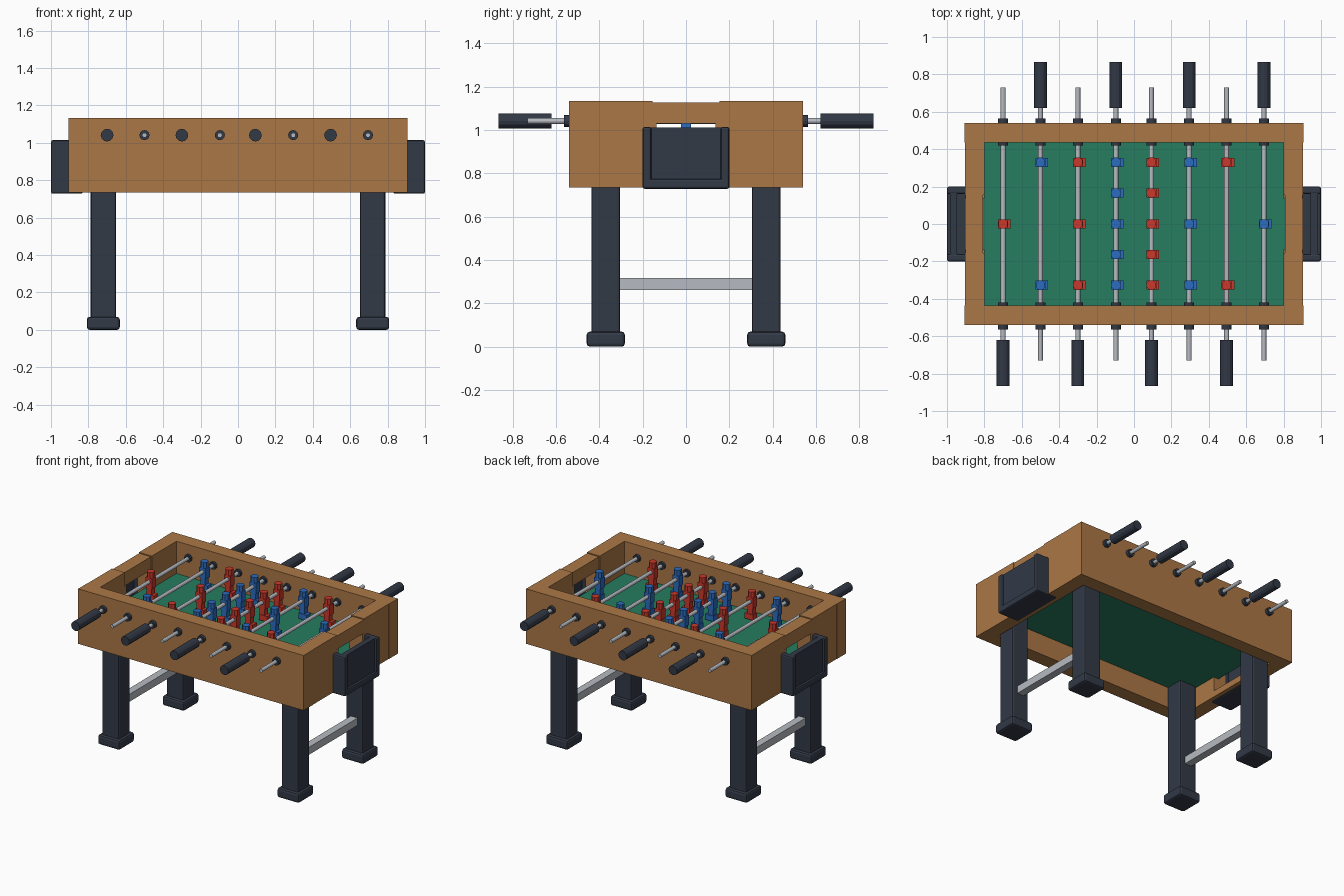
import bpy, bmesh
from math import pi
from mathutils import Matrix, Vector

old = bpy.data.objects.get("Cube")
if old:
    bpy.data.objects.remove(old)


def material(name, rgb):
    m = bpy.data.materials.new(name)
    m.use_nodes = True
    m.diffuse_color = (*rgb, 1)
    m.node_tree.nodes["Principled BSDF"].inputs["Base Color"].default_value = (*rgb, 1)
    return m


WOOD = material("warm wood", (0.41, 0.185, 0.061))
DARK = material("dark slate", (0.032, 0.041, 0.062))
FELT = material("green field", (0.02, 0.205, 0.115))
STEEL = material("steel", (0.47, 0.50, 0.54))
RED = material("red", (0.60, 0.04, 0.025))
BLUE = material("blue", (0.025, 0.15, 0.53))


def add_box(bm, lo, hi):
    lo, hi = Vector(lo), Vector(hi)
    mat = Matrix.Translation((lo + hi) / 2) @ Matrix.Diagonal((*(hi - lo), 1))
    bmesh.ops.create_cube(bm, size=1, matrix=mat)


def finish(name, bm, mat, bevel=0):
    mesh = bpy.data.meshes.new(name)
    bm.to_mesh(mesh)
    bm.free()
    mesh.materials.append(mat)
    ob = bpy.data.objects.new(name, mesh)
    bpy.context.collection.objects.link(ob)
    if bevel:
        mod = ob.modifiers.new("edge softening", "BEVEL")
        mod.width = bevel
        mod.segments = 2
    return ob


def box(name, lo, hi, mat, bevel=0):
    bm = bmesh.new()
    add_box(bm, lo, hi)
    return finish(name, bm, mat, bevel)


def rod_part(name, x, y0, y1, r, mat):
    """Twelve-sided cylinder along y at rod height."""
    bm = bmesh.new()
    spin = Matrix.Translation((x, (y0 + y1) / 2, ROD_Z)) @ Matrix.Rotation(pi / 2, 4, "X")
    bmesh.ops.create_cone(bm, cap_ends=True, segments=12, radius1=r, radius2=r,
                          depth=abs(y1 - y0), matrix=spin)
    return finish(name, bm, mat)


ROD_Z = 1.041
LOW, TOP = 0.735, 1.134        # cabinet bottom and top
X, Y = 0.905, 0.54             # cabinet outer half sizes
IX, IY = 0.80, 0.437           # cabinet inner half sizes
GOAL, RAIL = 0.137, 0.155      # half widths of the goal mouth and its top rail

# Playing field, its ends running into the goal mouths
box("field", (-IX - 0.04, -IY, 0.885), (IX + 0.04, IY, 0.90), FELT)

# Long cabinet sides
for s, side in ((-1, "front"), (1, "back")):
    ys = sorted((s * IY, s * Y))
    box(side + "_board", (-X, ys[0], LOW), (X, ys[1], TOP), WOOD)

for s, side in ((-1, "right"), (1, "left")):
    def end_box(name, x0, x1, y0, y1, z0, z1, mat, bevel=0):
        a, b = sorted((s * x0, s * x1))
        return box(side + "_" + name, (a, y0, z0), (b, y1, z1), mat, bevel)

    # Top and bottom rails of the goal, floor and recessed panel of the ball catcher
    end_box("end_top_rail", IX + 0.008, X - 0.003, -RAIL, RAIL, 1.03, 1.127, WOOD)
    end_box("end_bottom_rail", IX, X - 0.002, -GOAL, GOAL, LOW, 0.78, WOOD)
    end_box("catcher_floor", 0.83, 1.0, -0.19, 0.19, 0.728, 0.774, DARK, 0.01)
    end_box("catcher_panel", 0.945, 0.985, -0.165, 0.165, 0.76, 1.012, DARK)

    for t, end in ((-1, "front"), (1, "back")):
        # End wall, goal post and catcher cheek
        for name, x0, x1, y0, y1, z0, z1, mat, bevel in (
                ("end_panel", IX, X - 0.002, RAIL, IY, LOW, TOP, WOOD, 0),
                ("goal_post", IX, X - 0.002, GOAL, RAIL, LOW, 1.03, WOOD, 0),
                ("catcher_cheek", 0.83, 1.0, 0.16, 0.20, 0.728, 1.014, DARK, 0.01)):
            ya, yb = sorted((t * y0, t * y1))
            end_box(f"{end}_{name}", x0, x1, ya, yb, z0, z1, mat, bevel)
        # Legs and feet
        cx, cy = s * 0.72, t * 0.37
        box(f"{end}_{side}_leg", (cx - 0.068, cy - 0.066, 0.05),
            (cx + 0.068, cy + 0.066, 0.886), DARK, 0.012)
        box(f"{end}_{side}_foot", (cx - 0.088, cy - 0.088, 0),
            (cx + 0.088, cy + 0.088, 0.07), DARK, 0.015)

    # Stretcher between the legs
    box(side + "_stretcher", (s * 0.72 - 0.027, -0.31, 0.262),
        (s * 0.72 + 0.027, 0.31, 0.316), STEEL)


def figure(name, x, y, mat):
    """Player: foot, legs, torso and eight-sided head."""
    bm = bmesh.new()
    add_box(bm, (x - 0.025, y - 0.024, 0.91), (x + 0.041, y + 0.024, 0.95))
    add_box(bm, (x - 0.02, y - 0.02, 0.95), (x + 0.02, y + 0.02, 1.0))
    add_box(bm, (x - 0.026, y - 0.024, 0.995), (x + 0.026, y + 0.024, 1.07))
    bmesh.ops.create_cone(bm, cap_ends=True, segments=8, radius1=0.027, radius2=0.027,
                          depth=0.044, matrix=Matrix.Translation((x, y, 1.09))
                          @ Matrix.Rotation(pi / 8, 4, "Z"))
    finish(name, bm, mat)


# Rods with bushings, grips and players
rows = {1: (0,), 2: (-0.327, 0.33), 3: (-0.327, 0, 0.33),
        5: (-0.327, -0.163, 0, 0.165, 0.33)}
xs = (-0.70, -0.50, -0.30, -0.097, 0.093, 0.295, 0.495, 0.695)
for i, (x, count) in enumerate(zip(xs, (1, 2, 3, 5, 5, 3, 2, 1))):
    grip = 1 if i % 2 else -1          # grip end alternates front and back
    rod_part(f"rod_{i + 1}", x, -grip * 0.73, grip * 0.64, 0.013, STEEL)
    rod_part(f"grip_{i + 1}", x, grip * 0.62, grip * 0.865, 0.034, DARK)
    for s, side in ((-1, "front"), (1, "back")):
        rod_part(f"{side}_bushing_{i + 1}", x, s * 0.42, s * 0.563, 0.027, DARK)
    for n, y in enumerate(rows[count]):
        team, mat = ("blue", BLUE) if i % 2 else ("red", RED)
        figure(f"{team}_player_{i + 1}_{n + 1}", x, y, mat)
